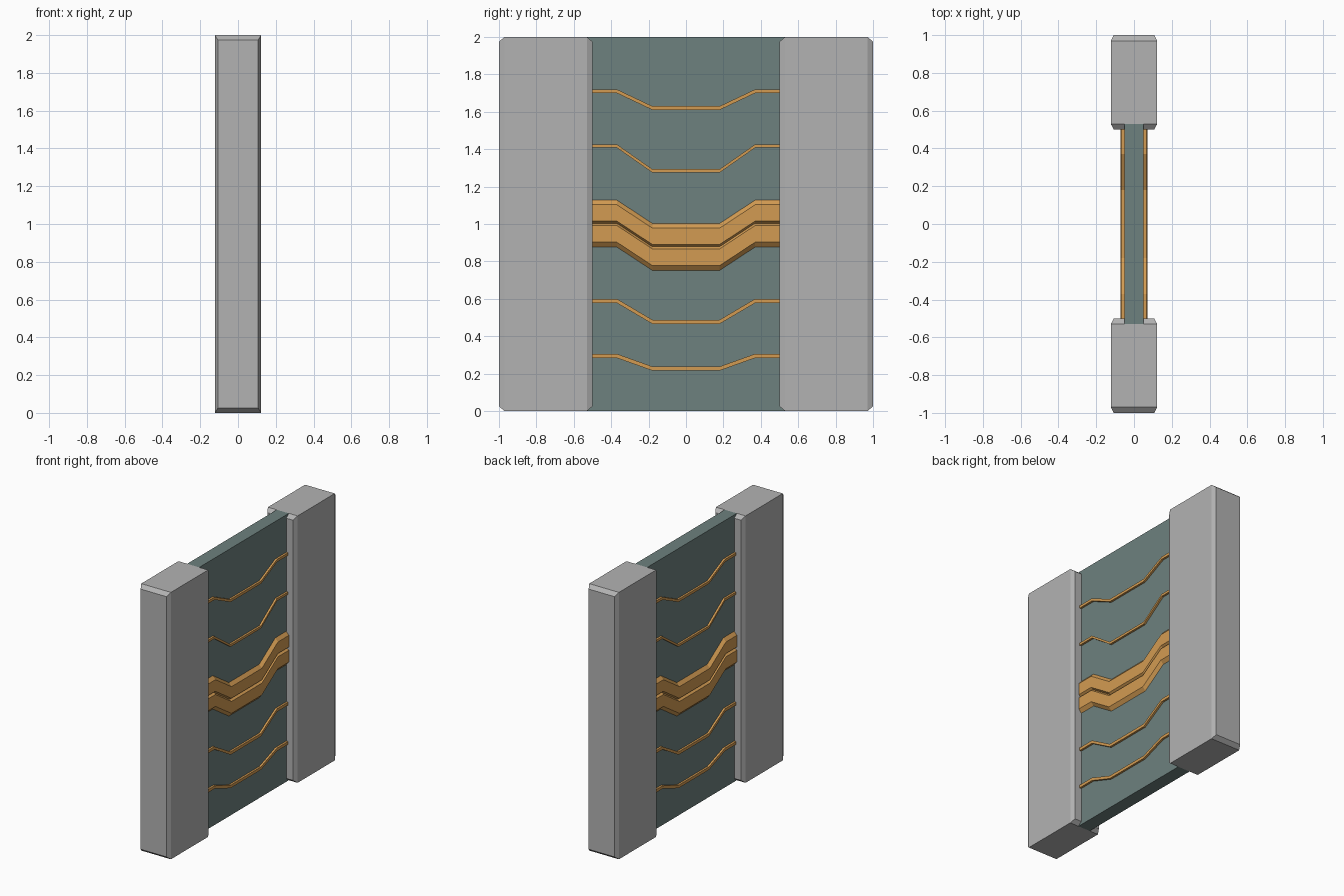
import bpy, bmesh

if "Cube" in bpy.data.objects:
    bpy.data.objects.remove(bpy.data.objects["Cube"])


def material(name, rgb):
    m = bpy.data.materials.new(name)
    m.diffuse_color = (*rgb, 1)
    m.use_nodes = True
    m.node_tree.nodes["Principled BSDF"].inputs["Base Color"].default_value = m.diffuse_color
    return m


def loft(name, sections, mat=None, mirror=None):
    """Skin equal-length (x, z) loops placed along y; optionally mirror on one axis."""
    bm = bmesh.new()
    rings = [[bm.verts.new((x, y, z)) for x, z in loop] for y, loop in sections]
    n = len(rings[0])
    for a, b in zip(rings, rings[1:]):
        for i in range(n):
            j = (i + 1) % n
            bm.faces.new((a[i], a[j], b[j], b[i]))
    bm.faces.new(rings[0])
    bm.faces.new(rings[-1])
    bmesh.ops.recalc_face_normals(bm, faces=bm.faces)
    me = bpy.data.meshes.new(name)
    bm.to_mesh(me)
    bm.free()
    ob = bpy.data.objects.new(name, me)
    bpy.context.collection.objects.link(ob)
    if mat:
        me.materials.append(mat)
    if mirror:
        mod = ob.modifiers.new("Mirror", "MIRROR")
        mod.use_axis = [a == mirror for a in "xyz"]
        mod.use_mirror_merge = False
    return ob


def rect(hx, z0, z1):
    return [(-hx, z0), (hx, z0), (hx, z1), (-hx, z1)]


grey = material("post_grey", (0.45, 0.45, 0.45))
teal = material("panel_teal", (0.155, 0.22, 0.21))
amber = material("trim_amber", (0.65, 0.33, 0.085))

# Side posts with chamfered inner and outer ends
full, inset = rect(0.123, 0, 2), rect(0.107, 0.025, 1.975)
loft("side_posts", [(0.5, inset), (0.53, full), (0.97, full), (1.0, inset)], grey, "y")

# Centre panel
slab = rect(0.05, 0, 2)
loft("centre_panel", [(-0.53, slab), (0.53, slab)], teal)


# Trim following a stepped path: high at the posts, dropped in the middle
def trim(name, profile, drop):
    path = [(-0.52, 0), (-0.37, 0), (-0.18, drop), (0.18, drop), (0.37, 0), (0.52, 0)]
    loft(name, [(y, [(x, z - d) for x, z in profile]) for y, d in path], amber, "x")


# Wide grooved band
trim("wide_band", [(0.045, 1.128), (0.05, 1.128), (0.072, 1.103), (0.072, 1.016),
                   (0.056, 1.004), (0.072, 0.992), (0.072, 0.903), (0.05, 0.877),
                   (0.045, 0.877)], 0.125)

# Thin strips: top height, thickness, drop
for i, (top, h, drop) in enumerate([(1.72, 0.02, 0.09), (1.426, 0.018, 0.133),
                                    (0.6, 0.022, 0.112), (0.306, 0.022, 0.068)]):
    trim(f"thin_strip_{i + 1}", [(0.045, top), (0.065, top),
                                 (0.065, top - h), (0.045, top - h)], drop)
